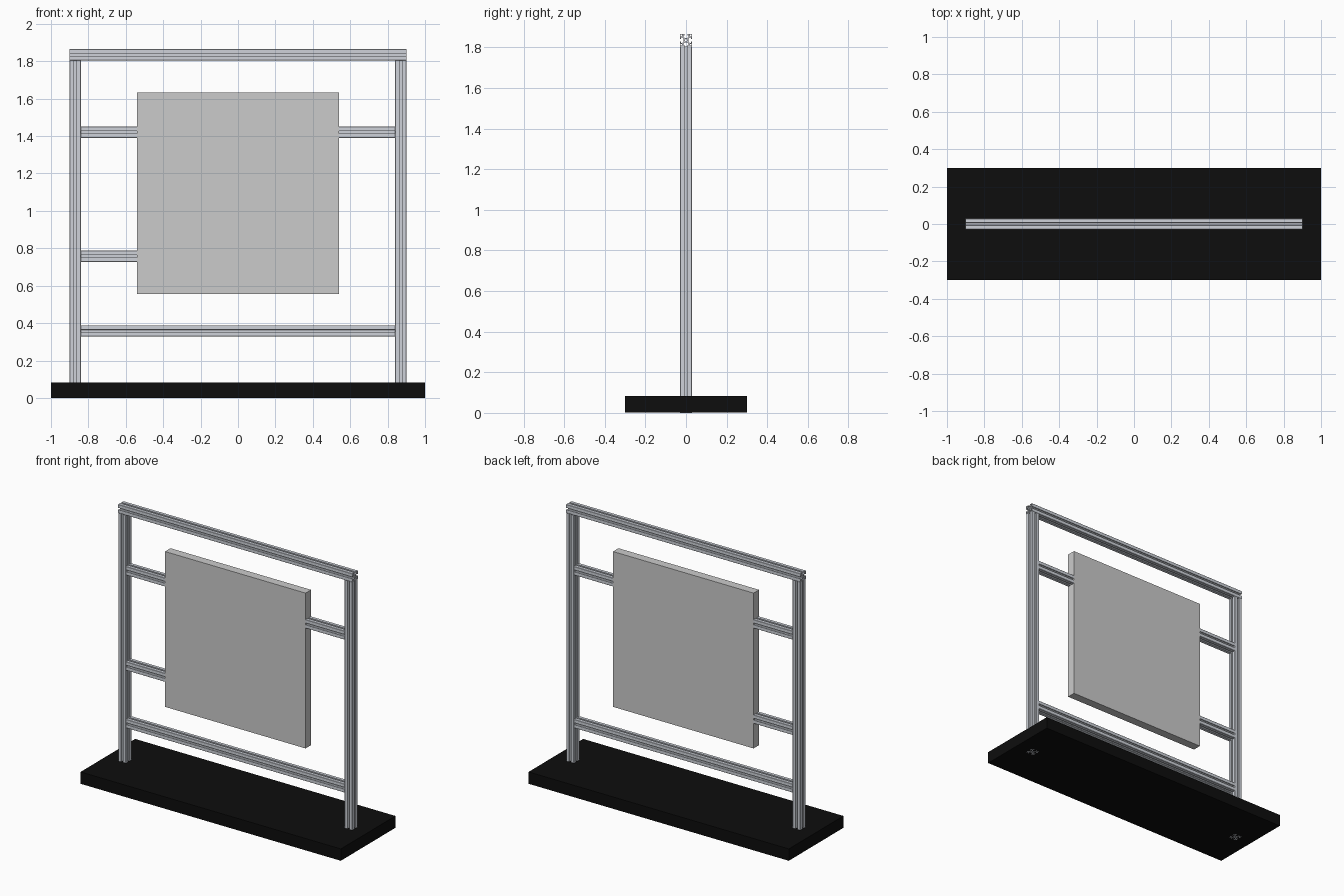
import bpy, math
from mathutils import Matrix

if "Cube" in bpy.data.objects:
    bpy.data.objects.remove(bpy.data.objects["Cube"])

H = 0.03  # half width of the slotted aluminium profile


def material(name, rgb):
    m = bpy.data.materials.new(name)
    m.diffuse_color = (*rgb, 1)
    m.use_nodes = True
    m.node_tree.nodes["Principled BSDF"].inputs["Base Color"].default_value = m.diffuse_color
    return m


ALU = material("aluminium", (0.62, 0.65, 0.70))
BLACK = material("black", (0.004, 0.004, 0.004))


def box(name, x, y, z, mat=None):
    bpy.ops.mesh.primitive_cube_add(size=1)
    ob = bpy.context.object
    ob.name = name
    ob.data.transform(Matrix.Translation([(a + b) / 2 for a, b in (x, y, z)])
                      @ Matrix.Diagonal([b - a for a, b in (x, y, z)] + [1]))
    if mat:
        ob.data.materials.append(mat)
    return ob


def rotated(pts, k):
    c, s = (1, 0, -1, 0)[k], (0, 1, 0, -1)[k]
    return [(c * x - s * y, s * x + c * y) for x, y in pts]


def profile_loops():
    # one side with its T-slot, repeated four times
    half = [(H, -H + 0.002), (H, -0.0067), (H - 0.006, -0.0067),
            (H - 0.006, -0.0135), (H - 0.011, -0.0135), (H - 0.018, -0.0065)]
    side = half + [(x, -y) for x, y in reversed(half)]
    outer = [p for k in range(4) for p in rotated(side, k)]
    # centre bore and corner hollows
    bore = [(0.0055 * math.cos(a * math.pi / 8), 0.0055 * math.sin(a * math.pi / 8))
            for a in range(16)]
    hollow = [(0.0185, 0.0185), (0.027, 0.0185), (0.027, 0.027), (0.0185, 0.027)]
    return [outer, bore] + [rotated(hollow, k) for k in range(4)]


def bar(name, length, centre, along_x):
    cu = bpy.data.curves.new(name + "_curve", 'CURVE')
    cu.dimensions = '2D'
    cu.fill_mode = 'BOTH'
    cu.extrude = length / 2
    for loop in profile_loops():
        sp = cu.splines.new('POLY')
        sp.points.add(len(loop) - 1)
        for p, (x, y) in zip(sp.points, loop):
            p.co = (x, y, 0, 1)
        sp.use_cyclic_u = True
        sp.use_smooth = False
    tmp = bpy.data.objects.new(name + "_tmp", cu)
    bpy.context.collection.objects.link(tmp)
    dg = bpy.context.evaluated_depsgraph_get()
    me = bpy.data.meshes.new_from_object(tmp.evaluated_get(dg))
    bpy.data.objects.remove(tmp)
    rot = Matrix.Rotation(math.pi / 2, 4, 'Y') if along_x else Matrix.Identity(4)
    me.transform(Matrix.Translation(centre) @ rot)
    me.shade_flat()
    me.materials.clear()
    me.materials.append(ALU)
    ob = bpy.data.objects.new(name, me)
    bpy.context.collection.objects.link(ob)


def rail(name, x0, x1, z):
    bar(name, x1 - x0, ((x0 + x1) / 2, 0, z), True)


# base slab
box("base", (-1, 1), (-0.3, 0.3), (0.0008, 0.083), BLACK)

# posts run through the base to the floor
for side, s in (("left", -1), ("right", 1)):
    bar(side + "_post", 1.805, (0.87 * s, 0, 0.9025), False)

# horizontal rails
rail("top_rail", -0.9, 0.9, 1.835)
rail("lower_rail", -0.84, 0.84, 0.358)

# short arms holding the panel
rail("left_upper_arm", -0.84, -0.54, 1.42)
rail("left_lower_arm", -0.84, -0.54, 0.758)
rail("right_upper_arm", 0.54, 0.84, 1.42)

# square panel
box("panel", (-0.54, 0.54), (-0.03, 0.03), (0.555, 1.634))
